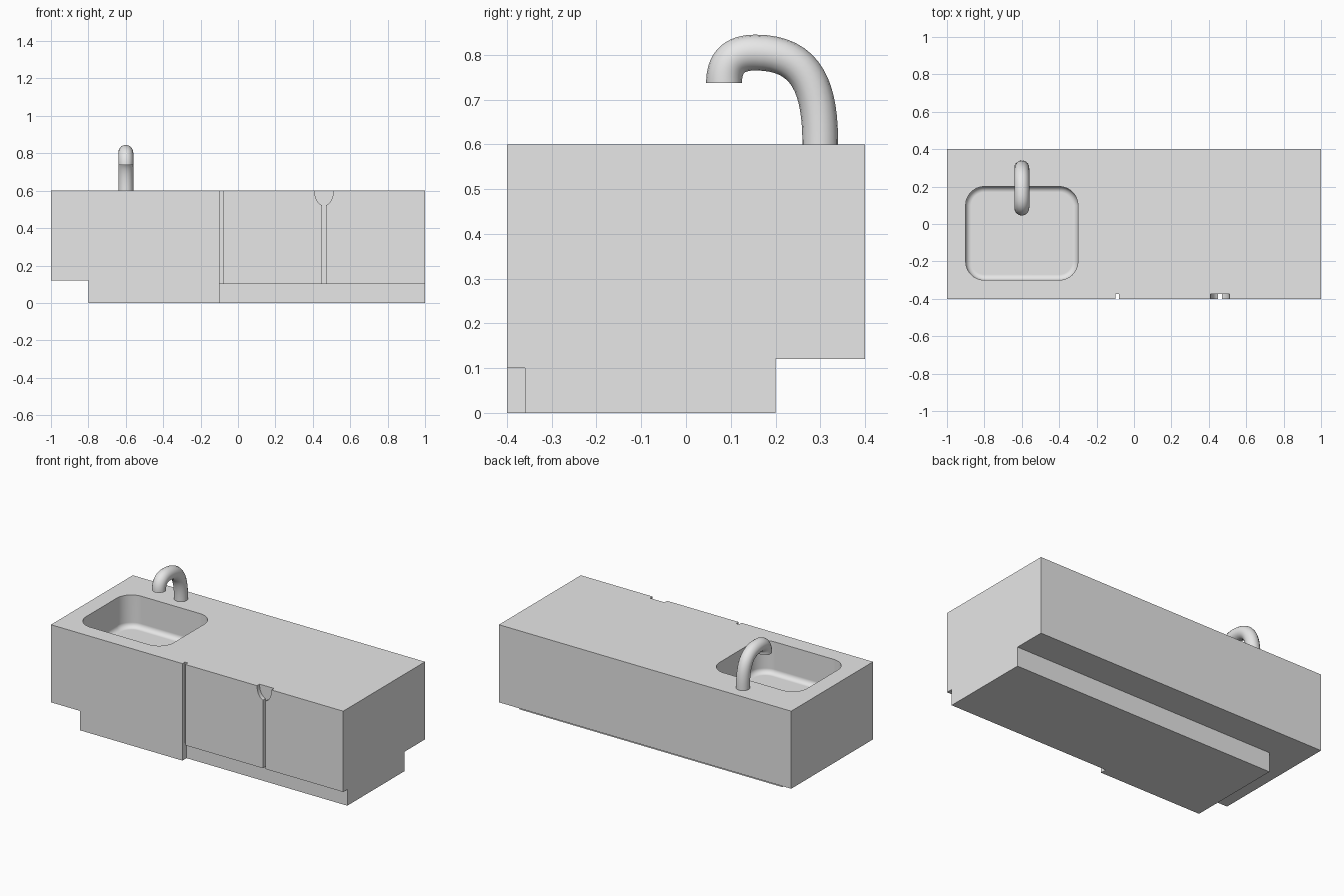
import bpy
import bmesh
from math import sin, cos, pi, radians
from mathutils import Vector

if "Cube" in bpy.data.objects:
    bpy.data.objects.remove(bpy.data.objects["Cube"])

# One plain grey for the whole unit
grey = bpy.data.materials.new("plain grey")
grey.use_nodes = True
grey.diffuse_color = (0.8, 0.8, 0.8, 1)
grey.node_tree.nodes["Principled BSDF"].inputs["Base Color"].default_value = grey.diffuse_color


def make_object(name, bm):
    bmesh.ops.recalc_face_normals(bm, faces=bm.faces)
    mesh = bpy.data.meshes.new(name)
    bm.to_mesh(mesh)
    bm.free()
    mesh.materials.append(grey)
    obj = bpy.data.objects.new(name, mesh)
    bpy.context.collection.objects.link(obj)
    return obj


def prism(outline, low, high, along):
    """Extrude an outline along z (points are x, y) or y (points are x, z)."""
    bm = bmesh.new()
    place = (lambda a, b: (a, b, low)) if along == "z" else (lambda a, b: (a, low, b))
    face = bm.faces.new([bm.verts.new(place(a, b)) for a, b in outline])
    push = Vector((0, 0, high - low)) if along == "z" else Vector((0, high - low, 0))
    new = bmesh.ops.extrude_face_region(bm, geom=[face])["geom"]
    moved = [v for v in new if isinstance(v, bmesh.types.BMVert)]
    bmesh.ops.translate(bm, verts=moved, vec=push)
    return bm


def rectangle(x0, x1, y0, y1):
    return [(x0, y0), (x1, y0), (x1, y1), (x0, y1)]


def activate(obj):
    bpy.ops.object.select_all(action="DESELECT")
    obj.select_set(True)
    bpy.context.view_layer.objects.active = obj


def cut(target, name, bm):
    cutter = make_object(name, bm)
    cutter.hide_render = True
    mod = target.modifiers.new(name, "BOOLEAN")
    mod.operation = "DIFFERENCE"
    mod.solver = "EXACT"
    mod.object = cutter
    activate(target)
    bpy.ops.object.modifier_apply(modifier=mod.name)
    bpy.data.objects.remove(cutter)


# Cabinet block
cabinet = make_object("cabinet", prism(rectangle(-1, 1, -0.4, 0.4), 0, 0.6, "z"))

# L-shaped recess under the left end and the back
recess = [(-1.1, -0.5), (-0.8, -0.5), (-0.8, 0.2), (1.1, 0.2), (1.1, 0.5), (-1.1, 0.5)]
cut(cabinet, "base_recess", prism(recess, -0.1, 0.12, "z"))

# Toe kick below the doors
cut(cabinet, "toe_kick", prism(rectangle(-0.1, 1.1, -0.5, -0.36), -0.1, 0.1, "z"))

# Gap beside the left door
cut(cabinet, "door_gap", prism(rectangle(-0.1, -0.08, 0.05, 0.7), -0.5, -0.375, "y"))

# Gap between the doors, widening into a finger scoop
steps = 12
arc = [(0.05 * cos(a), 0.6 - 0.08 * sin(a))
       for a in (radians(78.5) * i / steps for i in range(steps + 1))]
half = [(0.05, 0.7)] + arc + [(0.01, 0.05)]
scoop = [(0.46 + x, z) for x, z in half] + [(0.46 - x, z) for x, z in reversed(half)]
cut(cabinet, "finger_scoop", prism(scoop, -0.5, -0.375, "y"))

# Sink basin with rounded corners and a filleted floor
basin = []
for k, (cx, cy) in enumerate(rectangle(-0.8, -0.4, -0.2, 0.1)):
    for i in range(13):
        a = pi + (k + i / 12) * pi / 2
        basin.append((cx + 0.1 * cos(a), cy + 0.1 * sin(a)))
bm = prism(basin, 0.4, 0.7, "z")
floor_edges = [e for e in bm.edges if all(v.co.z < 0.41 for v in e.verts)]
bmesh.ops.bevel(bm, geom=floor_edges, offset=0.03, offset_type="OFFSET",
                segments=6, profile=0.5, affect="EDGES")
cut(cabinet, "sink_basin", bm)

activate(cabinet)
bpy.ops.object.shade_smooth_by_angle(angle=radians(30))
weighted = cabinet.modifiers.new("weighted_normals", "WEIGHTED_NORMAL")
weighted.keep_sharp = True

# Tap: a round tube along a hooked path, points as (y, z) with their handles
path = bpy.data.curves.new("tap", "CURVE")
path.dimensions = "3D"
path.bevel_depth = 0.04
path.bevel_resolution = 6
path.resolution_u = 16
path.use_fill_caps = True
spline = path.splines.new("BEZIER")
spline.bezier_points.add(2)
hook = [((0.3, 0.5), (0.3, 0.6), (0.3, 0.72)),
        ((0.275, 0.805), (0.155, 0.805), (0.105, 0.805)),
        ((0.085, 0.78), (0.085, 0.737), (0.085, 0.69))]
for point, (before, centre, after) in zip(spline.bezier_points, hook):
    point.handle_left_type = point.handle_right_type = "FREE"
    point.handle_left = (-0.6, *before)
    point.co = (-0.6, *centre)
    point.handle_right = (-0.6, *after)
path.materials.append(grey)
tap = bpy.data.objects.new("tap", path)
bpy.context.collection.objects.link(tap)
activate(tap)
bpy.ops.object.convert(target="MESH")
bpy.ops.object.shade_smooth_by_angle(angle=radians(40))
